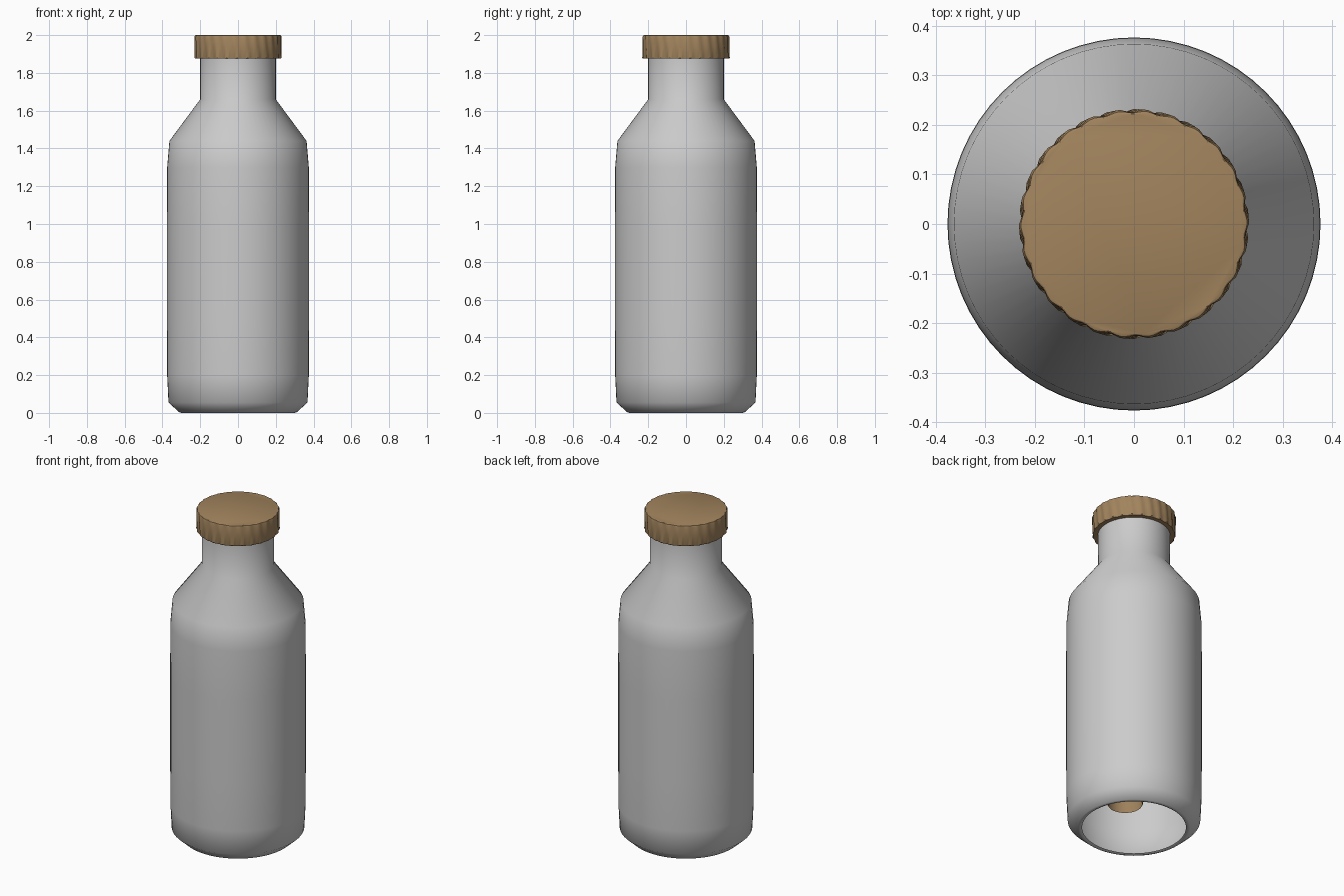
import bpy, bmesh
from math import sin, cos, pi, tau, radians

if "Cube" in bpy.data.objects:
    bpy.data.objects.remove(bpy.data.objects["Cube"])


def material(name, rgb):
    m = bpy.data.materials.new(name)
    m.diffuse_color = (*rgb, 1)
    m.use_nodes = True
    m.node_tree.nodes["Principled BSDF"].inputs["Base Color"].default_value = m.diffuse_color
    return m


def lathe(name, profile, n, mat=None, ripple=None, close_top=False, centre=(0, 0), angle=28):
    """Revolve (radius, z) points, bottom to top, into an outward-facing shell."""
    bm = bmesh.new()
    rings = []
    for k, (r, z) in enumerate(profile):
        ring = []
        for i in range(n):
            a = tau * i / n
            rr = r + (ripple(a, k, z) if ripple else 0)
            ring.append(bm.verts.new((centre[0] + rr * cos(a), centre[1] + rr * sin(a), z)))
        rings.append(ring)
    for lo, hi in zip(rings, rings[1:]):
        for i in range(n):
            j = (i + 1) % n
            bm.faces.new((lo[i], lo[j], hi[j], hi[i]))
    if close_top:
        bm.faces.new(rings[-1])
    me = bpy.data.meshes.new(name)
    bm.to_mesh(me)
    bm.free()
    ob = bpy.data.objects.new(name, me)
    bpy.context.collection.objects.link(ob)
    if mat:
        me.materials.append(mat)
    bpy.ops.object.select_all(action='DESELECT')
    ob.select_set(True)
    bpy.context.view_layer.objects.active = ob
    bpy.ops.object.shade_smooth_by_angle(angle=radians(angle))
    return ob


wood = material("cap_brown", (0.36, 0.23, 0.11))

# Bottle shell: open underneath with a narrow foot rim
lathe("bottle_body", [(0.288, 0.006), (0.30, 0.0), (0.312, 0.004), (0.368, 0.055),
                      (0.375, 0.2), (0.376, 0.5), (0.376, 1.0), (0.375, 1.3),
                      (0.363, 1.44), (0.20, 1.66), (0.20, 1.9)], 64, angle=50)


# Cap with slanted grip ridges on its side
def ridges(a, k, z):
    if k in (0, 6):
        return 0
    amount = 0.0035 if 1 < k < 5 else 0.002
    return amount * sin(26 * (a + (z - 1.94) * 0.8))


lathe("cap", [(0.198, 1.875), (0.226, 1.875), (0.2285, 1.88), (0.2285, 1.94),
              (0.2285, 1.99), (0.226, 1.998), (0.222, 2.0)], 156, wood, ridges, True)

# Inner tube hanging from the cap, seen through the open foot
lathe("inner_tube", [(0.095, 0.155), (0.1, 0.165), (0.1, 1.9)], 32, wood,
      centre=(0.035, -0.035))
